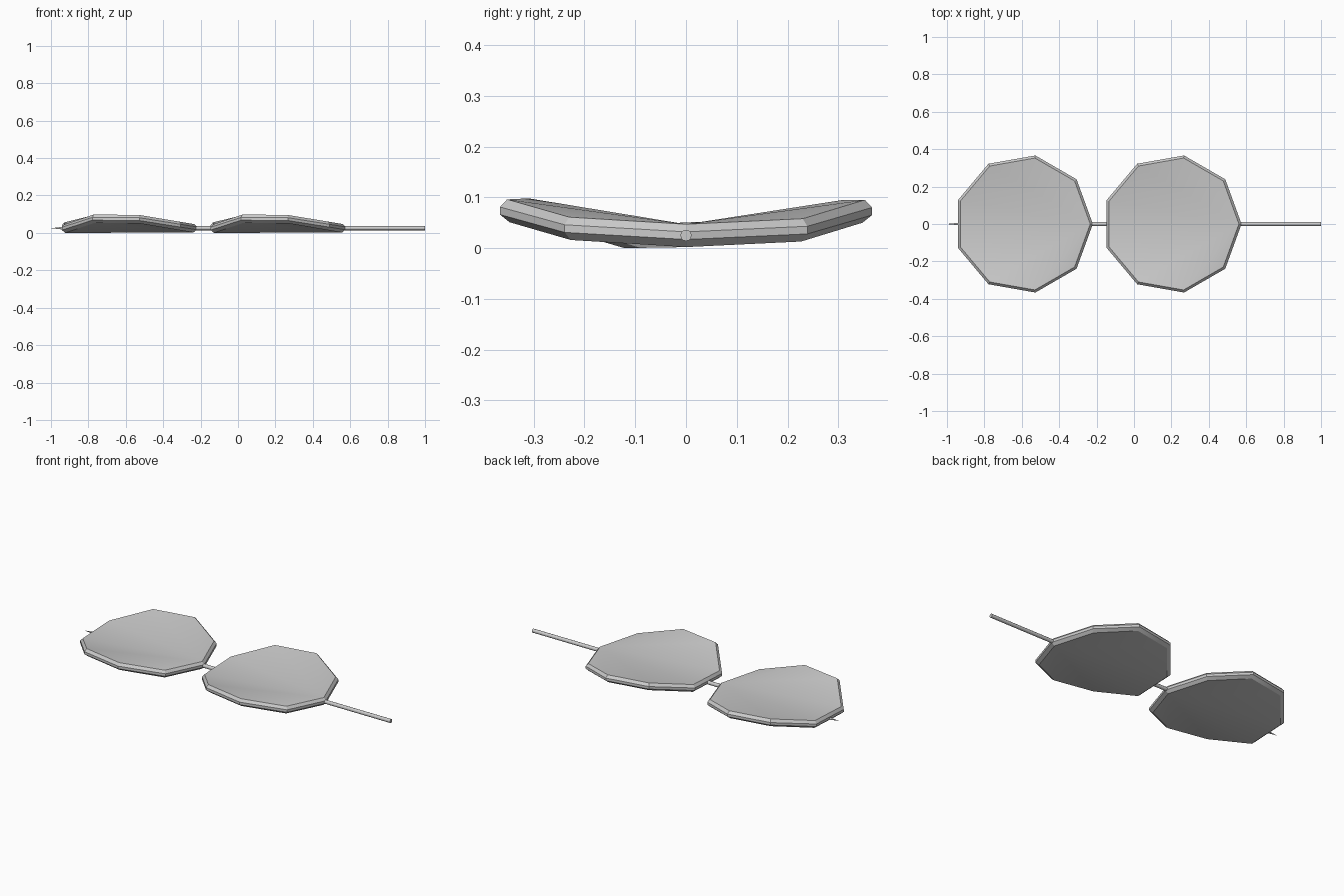
import bpy, bmesh, math

if "Cube" in bpy.data.objects:
    bpy.data.objects.remove(bpy.data.objects["Cube"])


def finish(bm, name, angle):
    bmesh.ops.recalc_face_normals(bm, faces=bm.faces[:])
    me = bpy.data.meshes.new(name)
    bm.to_mesh(me)
    bm.free()
    ob = bpy.data.objects.new(name, me)
    bpy.context.collection.objects.link(ob)
    bpy.context.view_layer.objects.active = ob
    ob.select_set(True)
    bpy.ops.object.shade_smooth_by_angle(angle=math.radians(angle))
    ob.select_set(False)
    return ob


# Upward curl of each corner of the nine-sided slice, counter-clockwise from +x
LIFT = [0.002, 0.013, 0.05, 0.05, 0.011, 0.0, 0.053, 0.051, 0.016]
# Bevelled rim section: radius, height
RIM = [(0.353, 0.0), (0.372, 0.015), (0.372, 0.03), (0.358, 0.045)]


def slice_disc(name, cx):
    bm = bmesh.new()
    n = len(LIFT)
    rings = []
    for r, z in RIM:
        rings.append([bm.verts.new((cx + r * math.cos(2 * math.pi * i / n),
                                    r * math.sin(2 * math.pi * i / n),
                                    z + LIFT[i])) for i in range(n)])
    for a, b in zip(rings, rings[1:]):
        for i in range(n):
            j = (i + 1) % n
            bm.faces.new((a[i], a[j], b[j], b[i]))
    # Top and bottom skins fan out from the corner on the skewer
    for ring in (rings[0], rings[-1]):
        for i in range(1, n - 1):
            bm.faces.new((ring[0], ring[i], ring[i + 1]))
    return finish(bm, name, 25)


slice_disc("slice_left", -0.592)
slice_disc("slice_right", 0.203)

# Skewer: round stick along x with a pointed left end
bm = bmesh.new()
N = 12
rings = [[bm.verts.new((x, 0.011 * math.cos(2 * math.pi * i / N),
                        0.025 + 0.011 * math.sin(2 * math.pi * i / N)))
          for i in range(N)] for x in (-0.9, 1.0)]
tip = bm.verts.new((-1.0, 0, 0.025))
for i in range(N):
    j = (i + 1) % N
    bm.faces.new((rings[0][i], rings[0][j], rings[1][j], rings[1][i]))
    bm.faces.new((tip, rings[0][j], rings[0][i]))
bm.faces.new(rings[1])
finish(bm, "skewer", 40)
